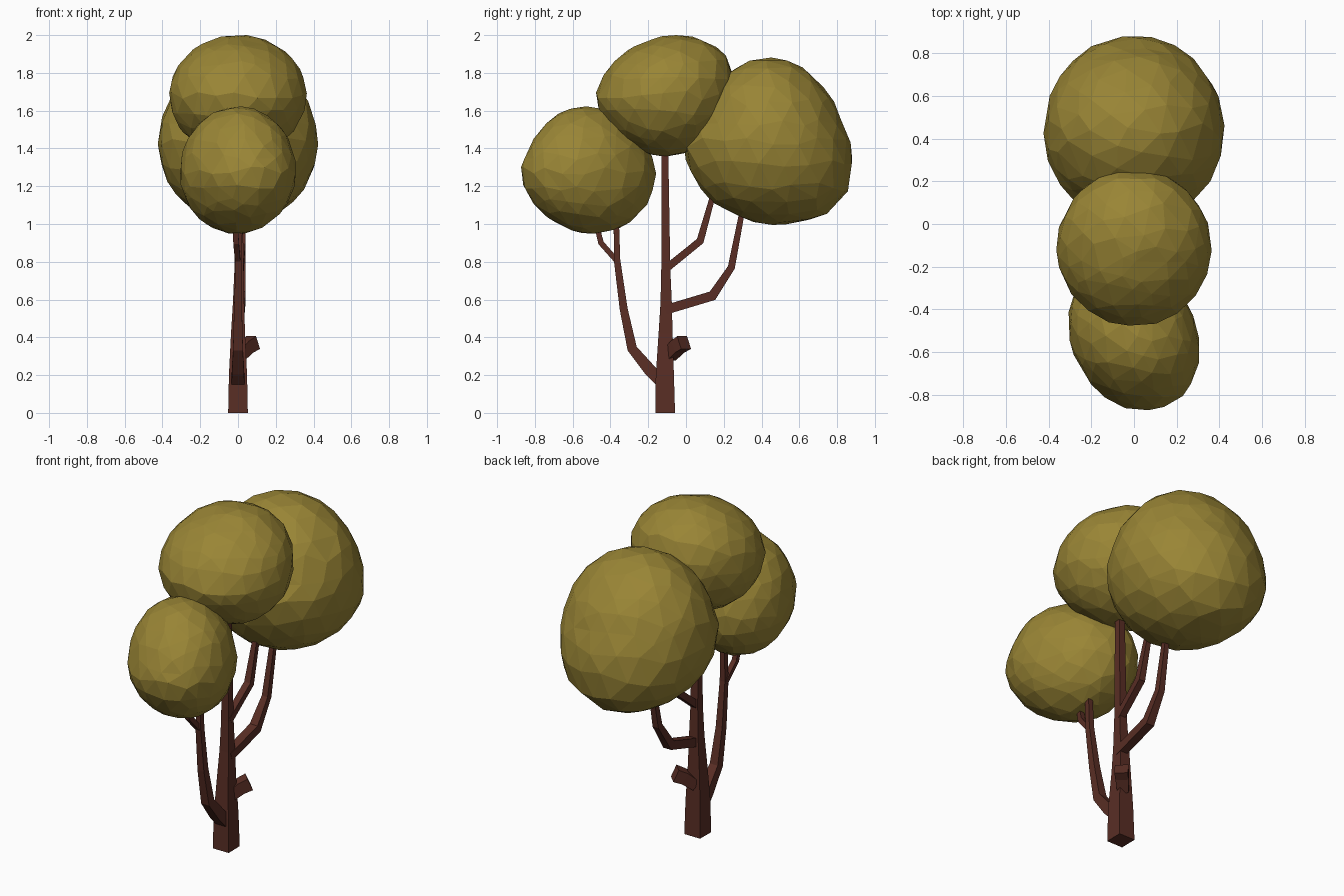
import bpy, bmesh, math, random
from mathutils import Vector

if "Cube" in bpy.data.objects:
    bpy.data.objects.remove(bpy.data.objects["Cube"])

random.seed(4)


def material(name, rgb):
    m = bpy.data.materials.new(name)
    m.diffuse_color = (*rgb, 1)
    m.use_nodes = True
    m.node_tree.nodes["Principled BSDF"].inputs["Base Color"].default_value = m.diffuse_color
    return m


bark = material("bark", (0.10, 0.027, 0.018))
leaf = material("leaf", (0.32, 0.235, 0.036))


def finish(name, bm, mat):
    bmesh.ops.recalc_face_normals(bm, faces=bm.faces)
    me = bpy.data.meshes.new(name)
    bm.to_mesh(me)
    bm.free()
    me.materials.append(mat)
    ob = bpy.data.objects.new(name, me)
    bpy.context.collection.objects.link(ob)
    return ob


def limb(name, path, side=(1, 0, 0)):
    """Four-sided tapered limb; path rows are x, y, z, half-width."""
    bm = bmesh.new()
    pts = [Vector(p[:3]) for p in path]
    rings = []
    for i, p in enumerate(pts):
        t = (pts[min(i + 1, len(pts) - 1)] - pts[max(i - 1, 0)]).normalized()
        u = Vector(side)
        u = (u - t * u.dot(t)).normalized()
        v = t.cross(u)
        h = path[i][3]
        rings.append([bm.verts.new(p + h * (a * u + b * v))
                      for a, b in ((-1, -1), (1, -1), (1, 1), (-1, 1))])
    for r, s in zip(rings, rings[1:]):
        for k in range(4):
            bm.faces.new((r[k], r[(k + 1) % 4], s[(k + 1) % 4], s[k]))
    bm.faces.new(rings[0])
    bm.faces.new(rings[-1])
    return finish(name, bm, bark)


def crown(name, centre, half_width, outline, shear=0.0):
    """Faceted blob whose side view follows the (y, z) outline."""
    cx, cy, cz = centre
    polar = sorted((math.atan2(z - cz, y - cy), math.hypot(y - cy, z - cz)) for y, z in outline)
    tau = math.tau
    polar = [(polar[-1][0] - tau, polar[-1][1])] + polar + [(polar[0][0] + tau, polar[0][1])]

    def radius(a):
        for (a0, r0), (a1, r1) in zip(polar, polar[1:]):
            if a0 <= a <= a1:
                return r0 + (r1 - r0) * (a - a0) / (a1 - a0)

    bm = bmesh.new()
    bmesh.ops.create_icosphere(bm, subdivisions=3, radius=1)
    for v in bm.verts:
        # slide vertices over the sphere for irregular facets
        d = (v.co + Vector([random.uniform(-0.07, 0.07) for _ in range(3)])).normalized()
        a = math.atan2(d.z, d.y)
        r = radius(a) * math.hypot(d.y, d.z) * 1.008
        y, z = r * math.cos(a), r * math.sin(a)
        v.co = (cx + half_width * d.x + shear * y, cy + y, cz + z)
    return finish(name, bm, leaf)


# Trunk
limb("trunk", [(0, -0.11, 0, 0.052), (0, -0.112, 0.2, 0.048), (0, -0.108, 0.42, 0.037),
               (0.003, -0.105, 0.58, 0.03), (0.005, -0.107, 0.76, 0.024),
               (0.005, -0.113, 1.45, 0.018)])
# Broken stub on the trunk
limb("stub", [(0.0, -0.09, 0.30, 0.03), (0.045, -0.045, 0.35, 0.035), (0.08, -0.01, 0.372, 0.037)],
     side=(1, -1, 0))
# Front branch and its twig
limb("front_branch", [(0, -0.11, 0.15, 0.036), (0, -0.19, 0.225, 0.032), (0, -0.285, 0.34, 0.026),
                      (0, -0.33, 0.55, 0.021), (0.005, -0.365, 0.81, 0.017), (0.01, -0.37, 1.08, 0.013)])
limb("front_twig", [(0, -0.362, 0.80, 0.014), (-0.01, -0.45, 0.90, 0.015), (-0.015, -0.485, 1.04, 0.012)])
# Back branches
limb("low_back_branch", [(0.01, -0.11, 0.545, 0.025), (0.015, 0.14, 0.62, 0.026),
                         (0.02, 0.24, 0.77, 0.019), (0.025, 0.30, 1.08, 0.014)])
limb("high_back_branch", [(0.01, -0.11, 0.76, 0.02), (0.02, 0.075, 0.91, 0.02), (0.02, 0.145, 1.16, 0.014)])

# Foliage
crown("front_crown", (0, -0.53, 1.28), 0.305,
      [(-0.56, 1.62), (-0.45, 1.61), (-0.27, 1.50), (-0.18, 1.36), (-0.16, 1.23), (-0.24, 1.06),
       (-0.35, 0.98), (-0.51, 0.95), (-0.67, 1.0), (-0.82, 1.13), (-0.88, 1.25), (-0.85, 1.36),
       (-0.77, 1.49), (-0.68, 1.58)], shear=-0.15)
crown("top_crown", (0, -0.11, 1.68), 0.365,
      [(-0.05, 2.0), (0.10, 1.97), (0.22, 1.88), (0.25, 1.80), (0.25, 1.68), (0.17, 1.50), (0, 1.38),
       (-0.14, 1.36), (-0.31, 1.43), (-0.45, 1.57), (-0.48, 1.67), (-0.45, 1.76), (-0.34, 1.89),
       (-0.19, 1.97)])
crown("back_crown", (0, 0.44, 1.43), 0.425,
      [(0.40, 1.88), (0.58, 1.85), (0.72, 1.73), (0.82, 1.55), (0.88, 1.34), (0.88, 1.24), (0.80, 1.09),
       (0.68, 1.03), (0.51, 1.0), (0.31, 1.03), (0.15, 1.11), (0.04, 1.26), (-0.02, 1.39),
       (0.07, 1.58), (0.25, 1.82)])
